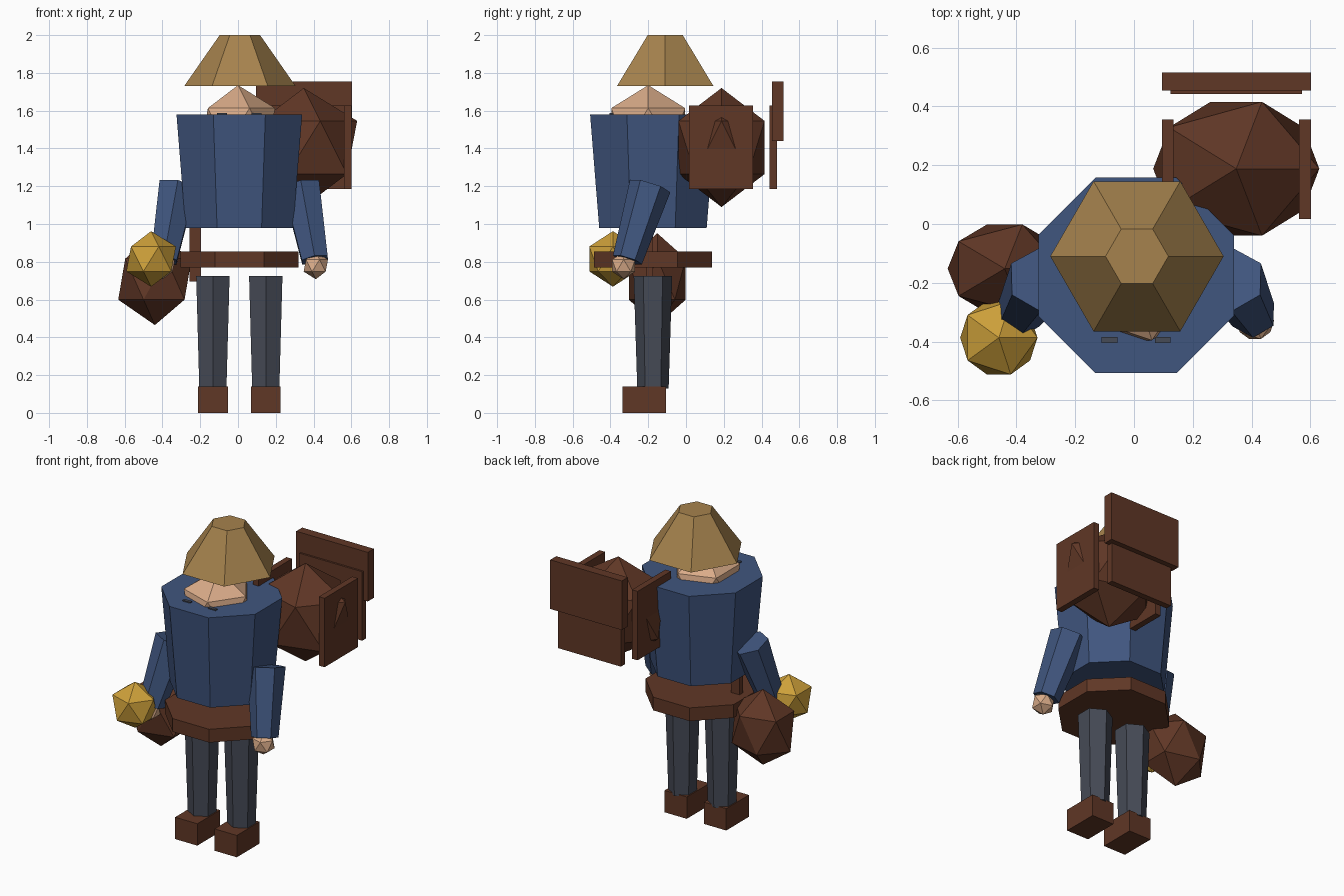
import bpy, bmesh
from math import pi
from mathutils import Vector, Matrix

cube = bpy.data.objects.get("Cube")
if cube:
    bpy.data.objects.remove(cube, do_unlink=True)


def material(name, rgb):
    m = bpy.data.materials.new(name)
    m.use_nodes = True
    color = (*rgb, 1)
    m.diffuse_color = color
    bsdf = next(n for n in m.node_tree.nodes if n.type == "BSDF_PRINCIPLED")
    bsdf.inputs["Base Color"].default_value = color
    return m


BLUE = material("blue cloth", (0.051, 0.092, 0.21))
BROWN = material("brown leather", (0.117, 0.038, 0.019))
GOLD = material("gold", (0.61, 0.35, 0.042))
STRAW = material("straw", (0.38, 0.225, 0.075))
SKIN = material("skin", (0.70, 0.41, 0.25))
GREY = material("grey cloth", (0.061, 0.069, 0.093))


def finish(name, bm, mat):
    bmesh.ops.recalc_face_normals(bm, faces=bm.faces)
    mesh = bpy.data.meshes.new(name)
    bm.to_mesh(mesh)
    bm.free()
    mesh.materials.append(mat)
    obj = bpy.data.objects.new(name, mesh)
    bpy.context.collection.objects.link(obj)
    return obj


def box(name, mat, x, y, z):
    """Box given by its (low, high) range along each axis."""
    bm = bmesh.new()
    bmesh.ops.create_cube(bm, size=1)
    for v in bm.verts:
        v.co = [(a + b) / 2 + c * (b - a) for (a, b), c in zip((x, y, z), v.co)]
    return finish(name, bm, mat)


def taper(name, mat, sides, low, high, r_low, r_high, turn=0):
    """Capped, tapered prism running from point low to point high."""
    low, high = Vector(low), Vector(high)
    axis = high - low
    bm = bmesh.new()
    bmesh.ops.create_cone(bm, cap_ends=True, segments=sides, radius1=r_low,
                          radius2=r_high, depth=axis.length)
    swing = Vector((0, 0, 1)).rotation_difference(axis).to_matrix().to_4x4()
    bm.transform(Matrix.Translation((low + high) / 2) @ swing
                 @ Matrix.Rotation(turn, 4, "Z"))
    return finish(name, bm, mat)


def ball(name, mat, center, radii):
    """Twenty-sided ball."""
    bm = bmesh.new()
    bmesh.ops.create_icosphere(bm, subdivisions=1, radius=1)
    bm.transform(Matrix.Translation(center) @ Matrix.Diagonal((*radii, 1)))
    return finish(name, bm, mat)


MID, BODY_Y = 0.007, -0.175

# Torso, belt, head and hat
taper("torso", BLUE, 8, (MID, BODY_Y, 0.98), (MID, BODY_Y, 1.58), 0.308, 0.36, pi / 8)
taper("belt", BROWN, 8, (MID, BODY_Y, 0.77), (MID, BODY_Y, 0.855), 0.338, 0.338, pi / 8)
ball("head", SKIN, (0, -0.2, 1.515), (0.22, 0.23, 0.22))
taper("hat", STRAW, 6, (0.01, -0.11, 1.73), (0.01, -0.11, 2), 0.295, 0.107, pi / 6)

# Paired parts
for side, s in (("left", 1), ("right", -1)):
    leg_x = MID + s * 0.14
    taper(side + "_leg", GREY, 6, (leg_x, BODY_Y, 0.13), (leg_x, BODY_Y, 0.725), 0.083, 0.102)
    box(side + "_boot", BROWN, (leg_x - 0.079, leg_x + 0.079), (-0.335, -0.105), (0, 0.14))
    taper(side + "_arm", BLUE, 6, (MID + s * 0.4, -0.31, 0.81),
          (MID + s * 0.328, -0.19, 1.2), 0.08, 0.112)
    ball(side + "_hand", SKIN, (MID + s * 0.405, -0.33, 0.78), (0.072, 0.072, 0.072))
    eye_x = MID + s * 0.091
    box(side + "_eye", GREY, (eye_x - 0.027, eye_x + 0.027), (-0.405, -0.385), (1.579, 1.587))

# Gold nugget, hip pouch and its strap
ball("gold_nugget", GOLD, (-0.46, -0.387, 0.815), (0.147, 0.147, 0.147))
ball("hip_pouch", BROWN, (-0.44, -0.152, 0.708), (0.217, 0.177, 0.243))
box("pouch_strap", BROWN, (-0.257, -0.196), (-0.21, -0.175), (0.695, 1.05))

# Backpack with side panels and back boards
ball("backpack", BROWN, (0.348, 0.188, 1.405), (0.316, 0.268, 0.315))
for name, x in (("inner", 0.095), ("outer", 0.562)):
    box("backpack_" + name + "_panel", BROWN, (x, x + 0.04), (0.017, 0.355), (1.185, 1.627))
box("backpack_lower_board", BROWN, (0.125, 0.572), (0.442, 0.482), (1.185, 1.627))
box("backpack_upper_board", BROWN, (0.095, 0.603), (0.454, 0.515), (1.44, 1.755))
